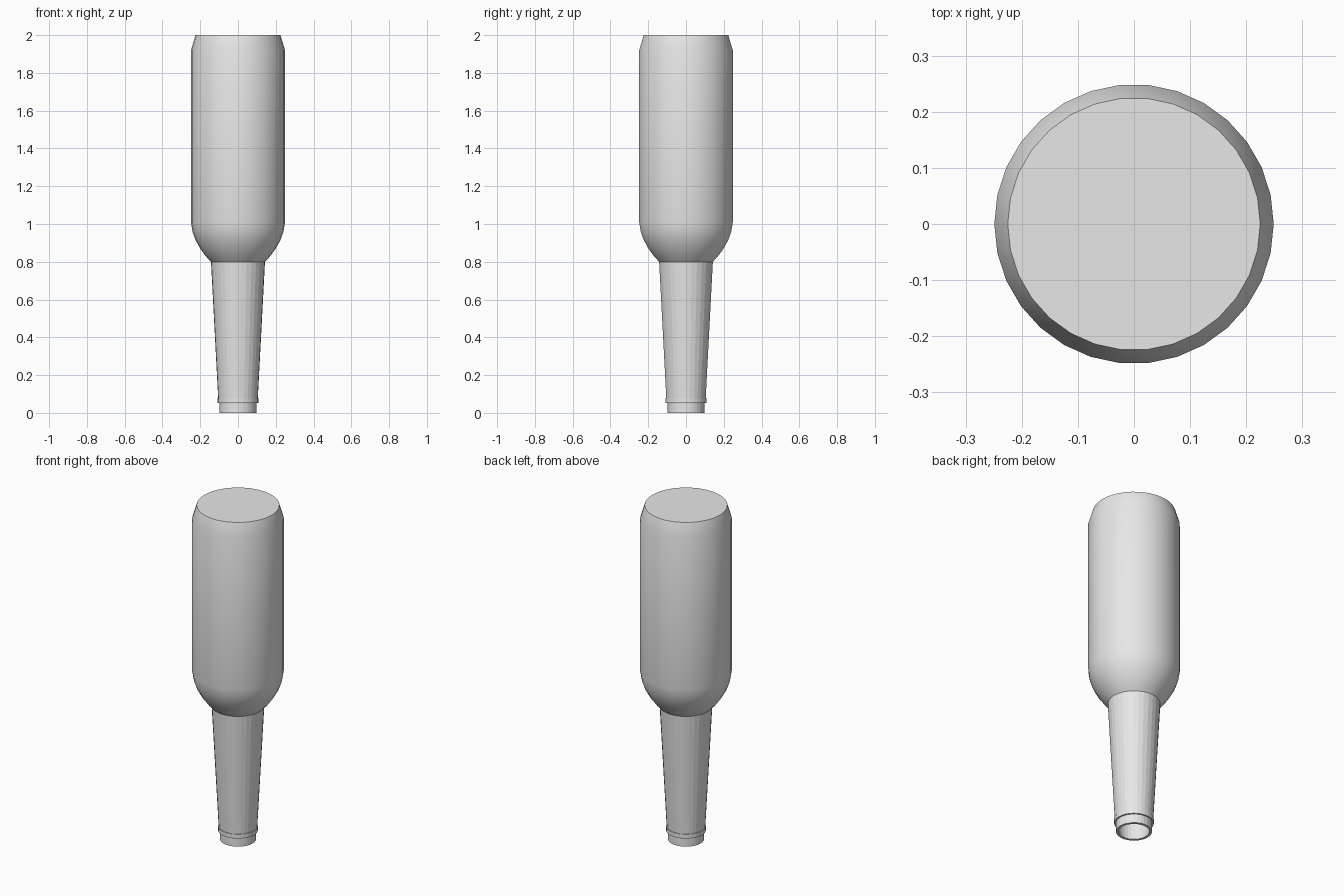
import bpy, bmesh, math

old = bpy.data.objects.get("Cube")
if old:
    bpy.data.objects.remove(old, do_unlink=True)

grey = bpy.data.materials.new("grey")
grey.use_nodes = True
colour = (0.8, 0.8, 0.8, 1)
grey.diffuse_color = colour
grey.node_tree.nodes["Principled BSDF"].inputs["Base Color"].default_value = colour


def lathe(name, profile, sides, smooth_angle, cap_end=False):
    """Turn a (radius, height) profile around the z axis."""
    bm = bmesh.new()
    rings = []
    for r, z in profile:
        rings.append([bm.verts.new((r * math.cos(a), r * math.sin(a), z))
                      for a in (math.tau * i / sides for i in range(sides))])
    for low, high in zip(rings, rings[1:]):
        for i in range(sides):
            j = (i + 1) % sides
            bm.faces.new((low[i], low[j], high[j], high[i]))
    if cap_end:
        bm.faces.new(rings[-1])
    mesh = bpy.data.meshes.new(name)
    bm.to_mesh(mesh)
    bm.free()
    mesh.materials.append(grey)
    obj = bpy.data.objects.new(name, mesh)
    bpy.context.collection.objects.link(obj)
    bpy.ops.object.select_all(action='DESELECT')
    obj.select_set(True)
    bpy.context.view_layer.objects.active = obj
    if smooth_angle:
        bpy.ops.object.shade_smooth_by_angle(angle=math.radians(smooth_angle))
    return obj


# Rounded shoulder, straight wall, bevelled edge and flat base
shoulder = [(0.143, 0.8), (0.171, 0.83), (0.2, 0.87), (0.225, 0.915), (0.241, 0.96)]
lathe("bottle_body", shoulder + [(0.249, 1.01), (0.249, 1.92), (0.225, 2.0)],
      30, 30, cap_end=True)

# Hollow tapering neck: inside wall down to the lip, then up the outside
lathe("bottle_neck", [(0.143, 0.8), (0.105, 0.08), (0.098, 0.05), (0.098, 0.0),
                      (0.083, 0.0), (0.09, 0.08), (0.128, 0.8), (0.19, 0.87),
                      (0.235, 1.01), (0.235, 1.9), (0.21, 1.98)][::-1],
      30, 10)

# Raised collar near the mouth
lathe("neck_collar", [(0.096, 0.053), (0.108, 0.053), (0.108, 0.078), (0.1, 0.078)],
      30, 30)
